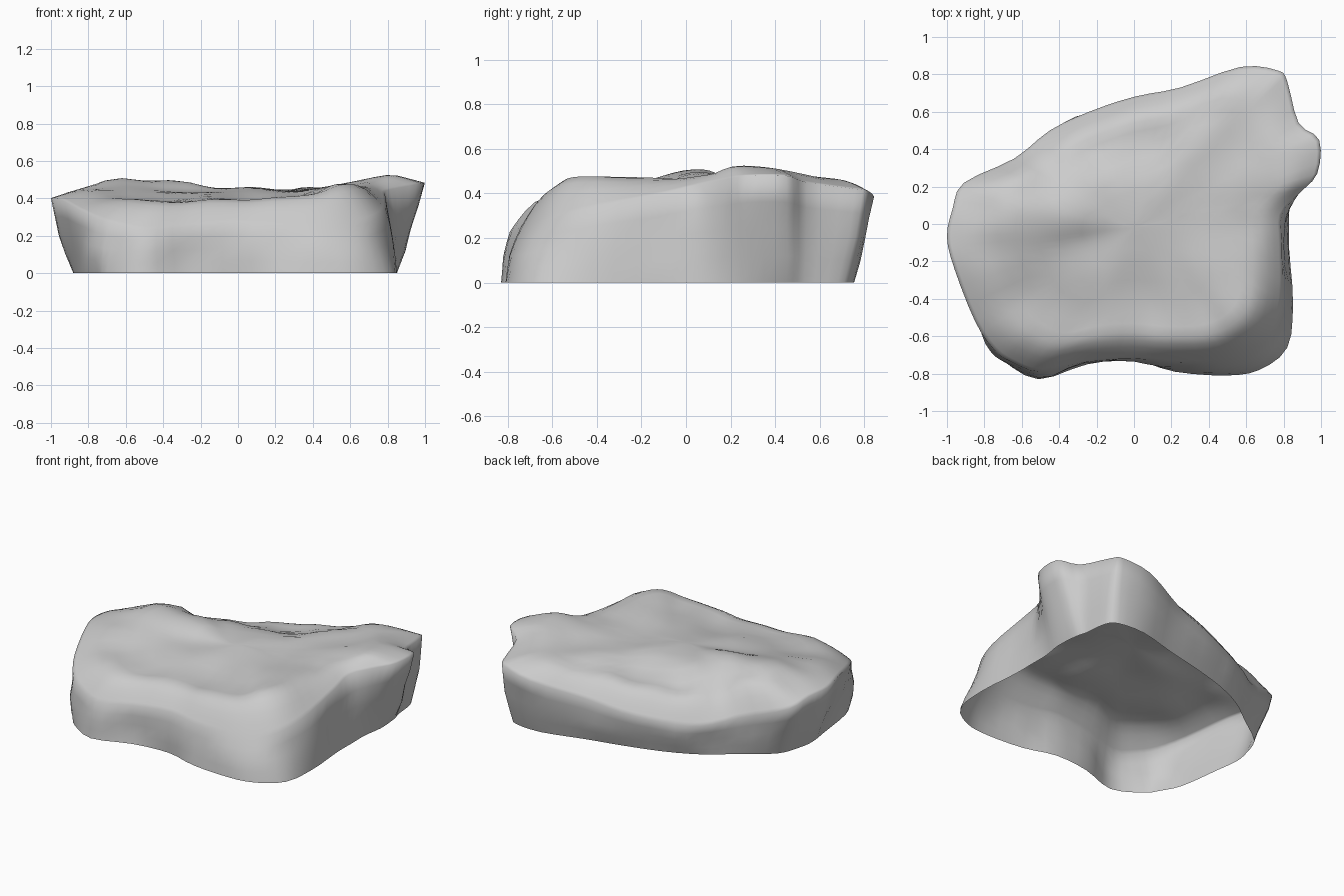
import bpy, bmesh, math
from mathutils import Vector, noise

if "Cube" in bpy.data.objects:
    bpy.data.objects.remove(bpy.data.objects["Cube"])

# Outline, anticlockwise from the back: foot x, foot y, rim x, rim y, rim z
OUTLINE = [
    (.55, .75, .57, .84, .37), (.28, .68, .25, .73, .3), (.02, .62, 0, .68, .25),
    (-.22, .55, -.24, .6, .22), (-.42, .46, -.45, .5, .21), (-.6, .33, -.64, .35, .26),
    (-.8, .18, -.91, .22, .34), (-.86, .04, -.97, .08, .39), (-.88, -.08, -1, -.07, .4),
    (-.86, -.24, -.96, -.24, .4), (-.82, -.52, -.85, -.52, .34), (-.75, -.66, -.75, -.67, .29),
    (-.7, -.73, -.65, -.74, .26), (-.51, -.83, -.5, -.79, .23), (-.25, -.75, -.27, -.74, .25),
    (0, -.73, 0, -.72, .27), (.22, -.79, .2, -.74, .25), (.49, -.81, .45, -.74, .24),
    (.67, -.78, .62, -.69, .25), (.82, -.66, .74, -.58, .29), (.85, -.42, .79, -.4, .34),
    (.83, -.14, .79, -.1, .4), (.83, .02, .79, .05, .44), (.83, .16, .88, .16, .46),
    (.85, .3, .98, .27, .48), (.84, .45, .99, .45, .48), (.82, .53, .88, .54, .45),
    (.8, .68, .82, .76, .42), (.74, .74, .77, .82, .41),
]
# Humps and hollows on the upper surface
HILLS = [
    (-.62, .07, .52), (-.35, .07, .5), (-.62, .24, .46), (-.25, .22, .46), (0, .15, .46),
    (.4, .4, .46), (.86, .22, .53), (.88, .42, .52), (.65, .68, .47), (.6, -.42, .48),
    (.3, -.5, .41), (0, -.5, .39), (-.4, -.55, .38), (-.65, -.5, .4), (-.84, -.2, .45),
    (-.3, -.18, .43), (.3, 0, .44), (.6, -.05, .46), (-.84, .12, .45), (.25, .6, .41),
    (0, .48, .38), (-.25, .42, .35), (-.5, .36, .34), (.74, .03, .49), (.7, -.25, .47),
]
CENTRE = Vector((0, -.02))
STEPS = 3


def around(points, i, t):
    """Smooth closed curve through the points."""
    a, b, c, d = (Vector(points[(i + k) % len(points)]) for k in (-1, 0, 1, 2))
    return b + (c - a) * t / 2 + (a - b * 2.5 + c * 2 - d / 2) * t ** 2 \
        + (b * 3 - c * 3 + d - a) * t ** 3 / 2


def ground(x, y):
    """Blend the nearby hills into one height."""
    total = weight = 0
    for hx, hy, hz in HILLS:
        w = 1 / ((x - hx) ** 2 + (y - hy) ** 2 + .012) ** 2
        total += w * hz
        weight += w
    return total / weight


def rough(x, y, z, size):
    return noise.noise(Vector((x, y, z)) * 4.5) * size


sections = [around(OUTLINE, i, s / STEPS) for i in range(len(OUTLINE)) for s in range(STEPS)]
bm = bmesh.new()
rings = []

# Fluted side walls, open underneath
for t in (0, .25, .5, .75, 1):
    ring = []
    for fx, fy, rx, ry, rz in sections:
        x, y, z = fx + (rx - fx) * t, fy + (ry - fy) * t, rz * t
        out = Vector((x, y)).normalized()
        push = math.sin(math.pi * t) * (.008 + rough(x, y, z, .03))
        ring.append(bm.verts.new((x + out.x * push, y + out.y * push, z)))
    rings.append(ring)

# Rounded shoulder and uneven top
for inward in (.02, .05, .09, .14, .2, .27, .36, .48, .6, .72, .84, .94):
    ring = []
    for fx, fy, rx, ry, rz in sections:
        x, y = Vector((rx, ry)).lerp(CENTRE, inward)
        rise = math.sin(math.pi / 2 * min(1, inward / .22))
        z = rz + (ground(x, y) - rz) * rise + rough(x, y, 0, .012) * rise
        ring.append(bm.verts.new((x, y, z)))
    rings.append(ring)

for low, high in zip(rings, rings[1:]):
    for i in range(len(low)):
        j = (i + 1) % len(low)
        bm.faces.new((low[i], low[j], high[j], high[i]))
peak = bm.verts.new((*CENTRE, ground(*CENTRE)))
last = rings[-1]
for i in range(len(last)):
    bm.faces.new((last[i], last[(i + 1) % len(last)], peak))

for face in bm.faces:
    face.smooth = True
mesh = bpy.data.meshes.new("rock_shell")
bm.to_mesh(mesh)
bm.free()
rock = bpy.data.objects.new("rock_shell", mesh)
bpy.context.collection.objects.link(rock)

# Plain grey stone
stone = bpy.data.materials.new("grey_stone")
stone.use_nodes = True
stone.diffuse_color = (.6, .6, .6, 1)
stone.node_tree.nodes["Principled BSDF"].inputs["Base Color"].default_value = (.6, .6, .6, 1)
mesh.materials.append(stone)
